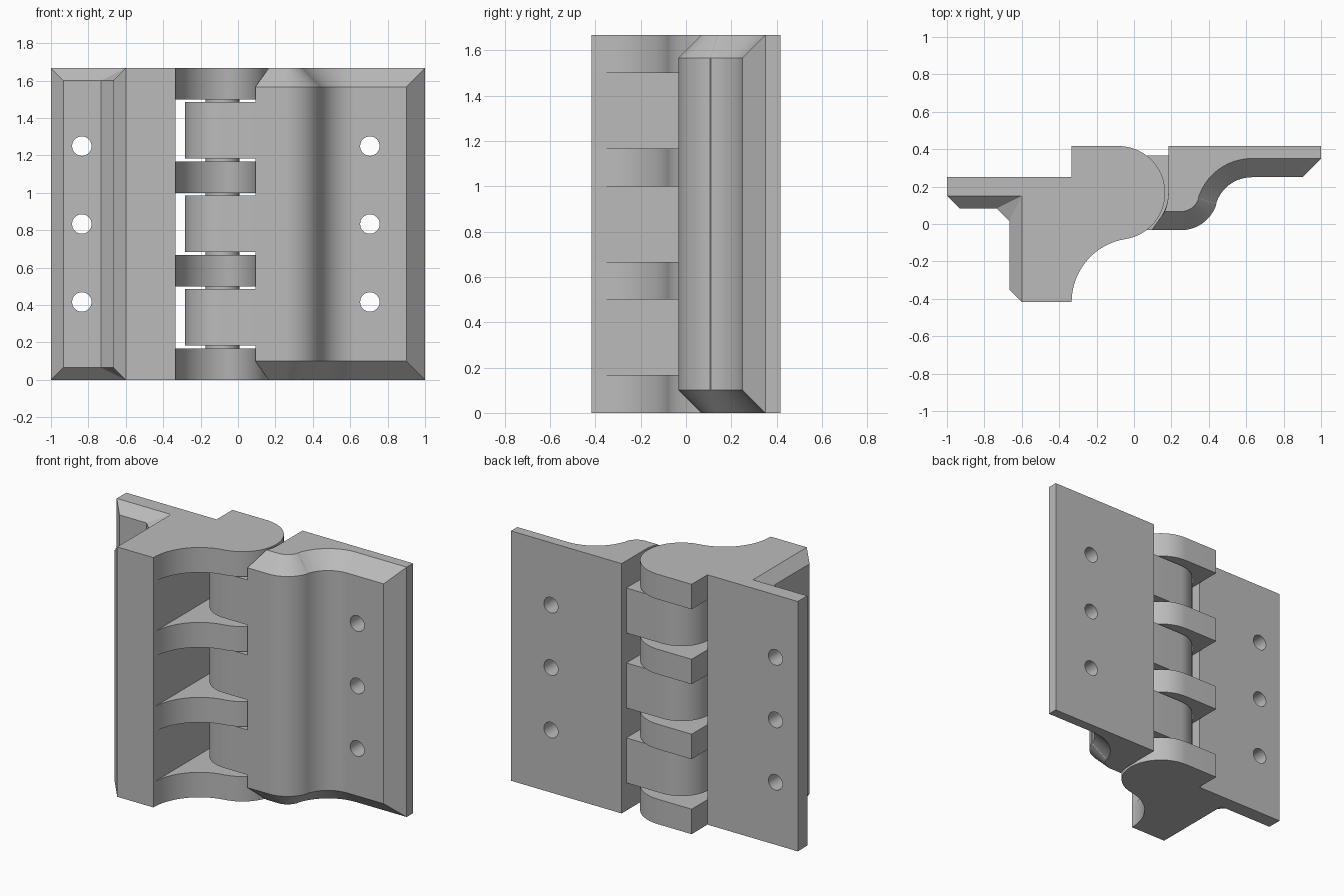
import bpy, bmesh, math
from math import radians

if "Cube" in bpy.data.objects:
    bpy.data.objects.remove(bpy.data.objects["Cube"])

grey = bpy.data.materials.new("plain grey")
grey.use_nodes = True
grey.diffuse_color = (0.5, 0.5, 0.5, 1)
grey.node_tree.nodes["Principled BSDF"].inputs["Base Color"].default_value = (0.5, 0.5, 0.5, 1)

H = 1.6667                 # full height
AX, AY = -0.0833, 0.1667   # hinge axis
BACK = 0.4167
KNUCKLE, CLEAR, BARREL = 0.25, 0.2667, 0.2
HOLES = [H * k / 4 for k in (1, 2, 3)]


def arc(cx, cy, r, a0, a1, n=20):
    steps = [radians(a0 + (a1 - a0) * i / n) for i in range(n + 1)]
    return [(cx + r * math.cos(a), cy + r * math.sin(a)) for a in steps]


def loft(name, sections):
    """Solid through a list of (z, outline) sections with matching points."""
    bm = bmesh.new()
    rings = [[bm.verts.new((x, y, z)) for x, y in pts] for z, pts in sections]
    n = len(rings[0])
    for low, high in zip(rings, rings[1:]):
        for i in range(n):
            j = (i + 1) % n
            bm.faces.new((low[i], low[j], high[j], high[i]))
    bm.faces.new(rings[0][::-1])
    bm.faces.new(rings[-1])
    bmesh.ops.remove_doubles(bm, verts=bm.verts, dist=1e-5)
    bmesh.ops.recalc_face_normals(bm, faces=bm.faces)
    mesh = bpy.data.meshes.new(name)
    bm.to_mesh(mesh)
    bm.free()
    mesh.materials.append(grey)
    ob = bpy.data.objects.new(name, mesh)
    bpy.context.collection.objects.link(ob)
    return ob


def prism(name, pts, z0, z1):
    return loft(name, [(z0, pts), (z1, pts)])


def box(name, x0, x1, y0, y1, z0, z1):
    return prism(name, [(x0, y0), (x1, y0), (x1, y1), (x0, y1)], z0, z1)


def activate(ob):
    bpy.ops.object.select_all(action='DESELECT')
    ob.select_set(True)
    bpy.context.view_layer.objects.active = ob


def combine(ob, other, operation):
    mod = ob.modifiers.new("bool", 'BOOLEAN')
    mod.object, mod.operation, mod.solver = other, operation, 'EXACT'
    activate(ob)
    bpy.ops.object.modifier_apply(modifier=mod.name)
    bpy.data.objects.remove(other)


def drill(ob, x):
    for z in HOLES:
        cutter = prism("hole_cutter", arc(0, 0, 0.052, 0, 348.75, 31), -1, 1)
        cutter.rotation_euler.x = radians(90)
        cutter.location = (x, 0.2, z)
        bpy.context.view_layer.update()
        combine(ob, cutter, 'DIFFERENCE')


def finish(ob):
    activate(ob)
    bpy.ops.object.shade_smooth_by_angle(angle=radians(30))


# Fixed leaf: bevelled plate, deep block and outer knuckles in one outline
fillet = (AY + BACK) ** 2 / (4 * KNUCKLE)
fx = -0.3333 + fillet
join = math.degrees(math.atan2(-BACK - AY, fx - AX))
block = ([(-0.6, -BACK)] + arc(fx, -BACK, fillet, 180, 180 + join)
         + arc(AX, AY, KNUCKLE, join, 90, 32)
         + [(-0.3333, BACK), (-0.3333, 0.25), (-1, 0.25), (-1, 0.15)])
front_mid = [(-0.9333, 0.0833), (-0.7333, 0.0833), (-0.6667, 0.0167), (-0.6667, -0.35)]
front_end = [(-1, 0.15), (-0.6, 0.15), (-0.6, 0.15), (-0.6, -BACK)]
c = 0.0667
fixed = loft("fixed_leaf", [(0, block + front_end), (c, block + front_mid),
                            (H - c, block + front_mid), (H, block + front_end)])
for k in range(3):
    z = H / 10 + k * 0.5
    combine(fixed, box("slot_cutter", -0.3333, 0.5, -0.6, 0.6, z, z + 0.3333), 'DIFFERENCE')
drill(fixed, -0.835)
finish(fixed)


# Moving leaf: plate stepping forward in an S curve, bevelled all round
def leaf_outline(inset):
    front = -0.0333 + inset
    s = math.degrees(math.atan2(-0.12, 0.38))
    start = math.degrees(math.asin((front - AY) / CLEAR))
    return ([(AX + CLEAR, BACK)] + arc(AX, AY, CLEAR, 0, start, 10)
            + arc(0.25, AY, 0.2 - inset, -90, s)
            + arc(0.63, 0.05, 0.2 + inset, 180 + s, 90)
            + [(0.9 + inset, 0.25 + inset), (1, 0.35), (1, BACK)])


mid, end = leaf_outline(0), leaf_outline(0.1)
moving = loft("moving_leaf", [(0, end), (0.1, mid), (H - 0.1, mid), (H, end)])
barrel = arc(AX, AY, BARREL, 90, 270, 32) + [(0.24, AY - BARREL), (0.24, AY + BARREL)]
for k in range(3):
    z = 0.185 + k * 0.5
    combine(moving, prism("barrel", barrel, z, z + 0.3), 'UNION')
drill(moving, 0.705)
finish(moving)

# Pin joining the knuckles
finish(prism("hinge_pin", arc(AX, AY, 0.09, 0, 348.75, 31), 0.1, H - 0.1))
